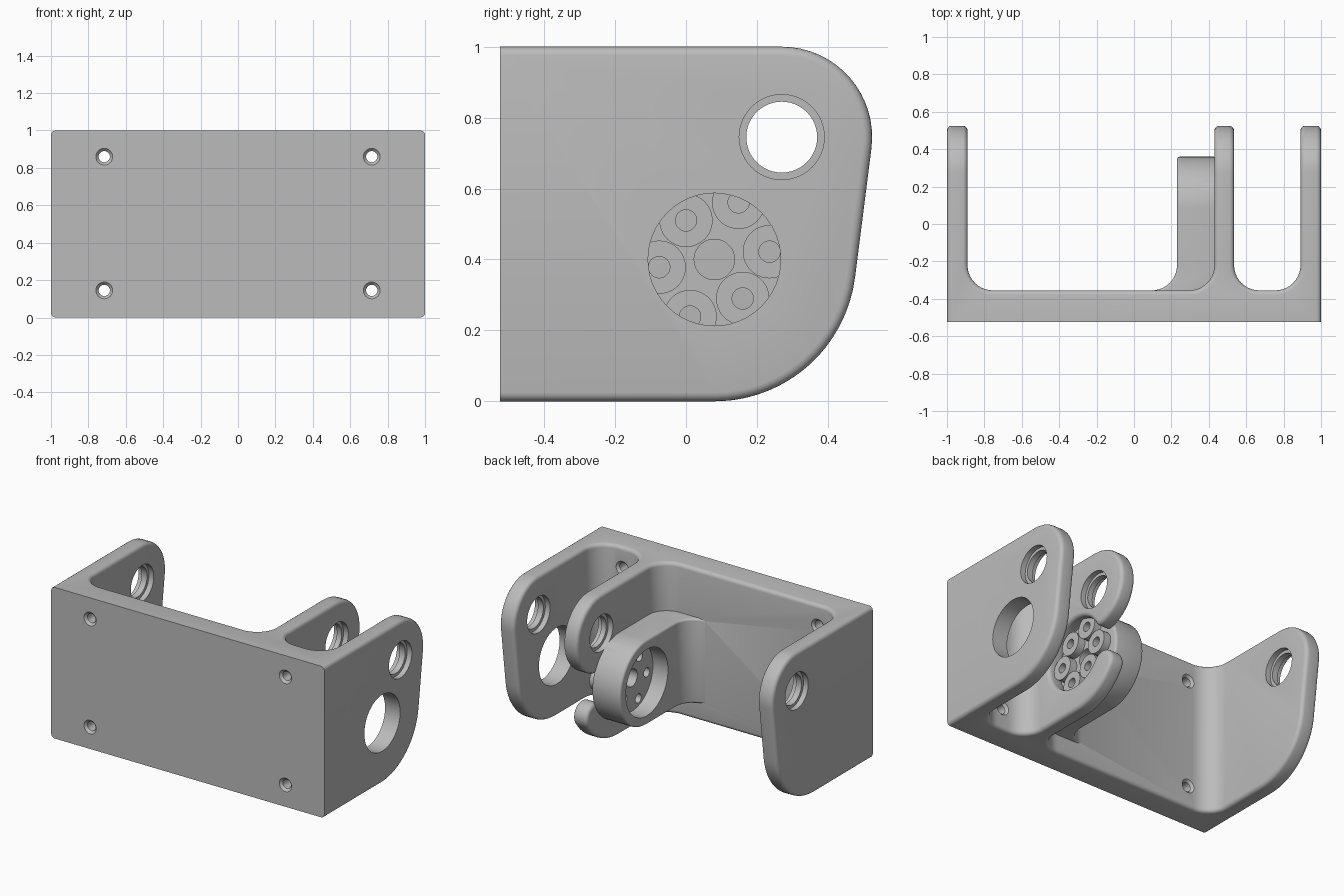
import bpy, bmesh
from math import cos, sin, radians, pi
from mathutils import Matrix

cube = bpy.data.objects.get("Cube")
if cube:
    bpy.data.objects.remove(cube)

grey = bpy.data.materials.new("plain grey")
grey.use_nodes = True
GREY = (0.5, 0.5, 0.5, 1)
grey.diffuse_color = GREY
grey.node_tree.nodes["Principled BSDF"].inputs["Base Color"].default_value = GREY

PIVOT = (0.08, 0.4)      # horn axis, as y and z
BEARING = (0.27, 0.745)  # bearing axis, as y and z
FILLET = 0.135
FLOOR = -0.355


def arc(centre, r, start, end, n=16):
    steps = [radians(start + (end - start) * i / n) for i in range(n + 1)]
    return [(centre[0] + r * cos(t), centre[1] + r * sin(t)) for t in steps]


def new_object(name, bm):
    bmesh.ops.recalc_face_normals(bm, faces=bm.faces)
    mesh = bpy.data.meshes.new(name)
    bm.to_mesh(mesh)
    bm.free()
    mesh.materials.append(grey)
    ob = bpy.data.objects.new(name, mesh)
    bpy.context.collection.objects.link(ob)
    return ob


def prism(name, pts, axis, low, high):
    """Extrude a 2D outline along x (outline in y, z) or z (outline in x, y)."""
    place = (lambda p, h: (h, *p)) if axis == "x" else (lambda p, h: (*p, h))
    bm = bmesh.new()
    rings = [[bm.verts.new(place(p, h)) for p in pts] for h in (low, high)]
    for ring in rings:
        bm.faces.new(ring)
    for i in range(len(pts)):
        j = (i + 1) % len(pts)
        bm.faces.new((rings[0][i], rings[0][j], rings[1][j], rings[1][i]))
    return new_object(name, bm)


def rod(centre, r, low, high):
    return prism("rod", arc(centre, r, 0, 360, 48)[:-1], "x", low, high)


def cone_y(x, z, r_front, r_back, front, back):
    bm = bmesh.new()
    move = Matrix.Translation((x, (front + back) / 2, z))
    turn = Matrix.Rotation(-pi / 2, 4, "X")
    bmesh.ops.create_cone(bm, cap_ends=True, segments=32, radius1=r_front,
                          radius2=r_back, depth=back - front, matrix=move @ turn)
    return new_object("drill", bm)


def apply(ob, mod):
    bpy.context.view_layer.objects.active = ob
    bpy.ops.object.modifier_apply(modifier=mod.name)


def combine(ob, other, operation="DIFFERENCE"):
    mod = ob.modifiers.new("combine", "BOOLEAN")
    mod.operation, mod.solver, mod.object = operation, "EXACT", other
    apply(ob, mod)
    bpy.data.objects.remove(other)


def soften(ob, width):
    mod = ob.modifiers.new("soften", "BEVEL")
    mod.width, mod.segments, mod.limit_method = width, 4, "ANGLE"
    mod.angle_limit = radians(40)
    mod.use_clamp_overlap = False
    apply(ob, mod)


def trim_outside(ob, outline, low, high):
    """Cut away everything beyond an outline that runs from bottom to top."""
    first, last = outline[0], outline[-1]
    frame = [(last[0], 1.2), (0.8, 1.2), (0.8, -0.2), (first[0], -0.2)]
    combine(ob, prism("trim", outline + frame, "x", low, high))


def pocket(left, right):
    """Rounded floor of the gap between two plates, from right to left."""
    c = FLOOR + FILLET
    return ([(right, 0.53)] + arc((right - FILLET, c), FILLET, 0, -90, 10)
            + arc((left + FILLET, c), FILLET, -90, -180, 10) + [(left, 0.53)])


# Bracket body: back wall with three plates
comb = [(-1, -0.7), (1, -0.7), (1, 0.53)] + pocket(0.535, 0.89) + pocket(-0.89, 0.43) + [(-1, 0.53)]
bracket = prism("bracket", comb, "z", 0, 1)

# Side plates: two tangent arcs
side = arc(PIVOT, 0.4, -90, -7.2) + arc(BEARING, 0.255, -7.2, 90)
trim_outside(bracket, side, -1.1, -0.8)
trim_outside(bracket, side, 0.8, 1.1)

# Middle plate: bearing lobe, open notch and curved finger
tip = arc(PIVOT, 0.315, -35, -35, 1)[0]
middle = (arc(PIVOT, 0.4, -90, -35) + arc(tip, 0.085, -35, 145)[1:]
          + arc(PIVOT, 0.23, 325, 23.3, 32)[1:] + arc(BEARING, 0.255, -85.3, 90)[1:])
trim_outside(bracket, middle, 0.36, 0.6)

soften(bracket, 0.025)

# Flat sharp-edged mounting face
combine(bracket, prism("front_trim", [(-2, -2), (2, -2), (2, -0.525), (-2, -0.525)], "z", -1, 2))

# Horn arm: flared rounded bar with a cup
c = (0.23 - FILLET, FLOOR + FILLET)
arm_plan = [(0.44, -0.45), (c[0], -0.45)] + arc(c, FILLET, -90, 0, 10) + [(0.23, 0.37), (0.44, 0.37)]
arm = prism("horn_arm", arm_plan, "z", 0.12, 0.68)
trim_outside(arm, arc(PIVOT, 0.28, -90, 90, 28), 0.0, 0.6)
soften(arm, 0.015)
combine(arm, rod(PIVOT, 0.22, 0.15, 0.34))
combine(bracket, arm, "UNION")

# Horn posts: three opposite pairs at growing distances
posts = []
for angle, distance in ((126, 0.136), (67, 0.175), (8, 0.157)):
    for turn in (0, 180):
        posts.append(arc(PIVOT, distance, angle + turn, angle + turn, 1)[0])
for p in posts:
    combine(bracket, rod(p, 0.075, 0.4, 0.49), "UNION")
for p in posts:
    combine(bracket, rod(p, 0.03, 0.25, 0.515))
combine(bracket, rod(PIVOT, 0.057, 0.25, 0.515))

# Access hole in the left plate
combine(bracket, rod(PIVOT, 0.187, 0.8, 1.1))

# Bearing seats with a thin inner lip
for low, high in ((-1, -0.89), (0.43, 0.535), (0.89, 1)):
    combine(bracket, rod(BEARING, 0.1, low - 0.05, high + 0.05))
    combine(bracket, rod(BEARING, 0.12, low - 0.05, low + 0.035))
    combine(bracket, rod(BEARING, 0.12, high - 0.035, high + 0.05))

# Countersunk screw holes
for x in (-0.715, 0.715):
    for z in (0.145, 0.86):
        combine(bracket, cone_y(x, z, 0.03, 0.03, -0.6, -0.3))
        combine(bracket, cone_y(x, z, 0.055, 0.025, -0.535, -0.505))
        combine(bracket, cone_y(x, z, 0.025, 0.055, -0.375, -0.345))

bpy.ops.object.select_all(action="DESELECT")
bracket.select_set(True)
bpy.context.view_layer.objects.active = bracket
bpy.ops.object.shade_smooth_by_angle(angle=radians(30))
